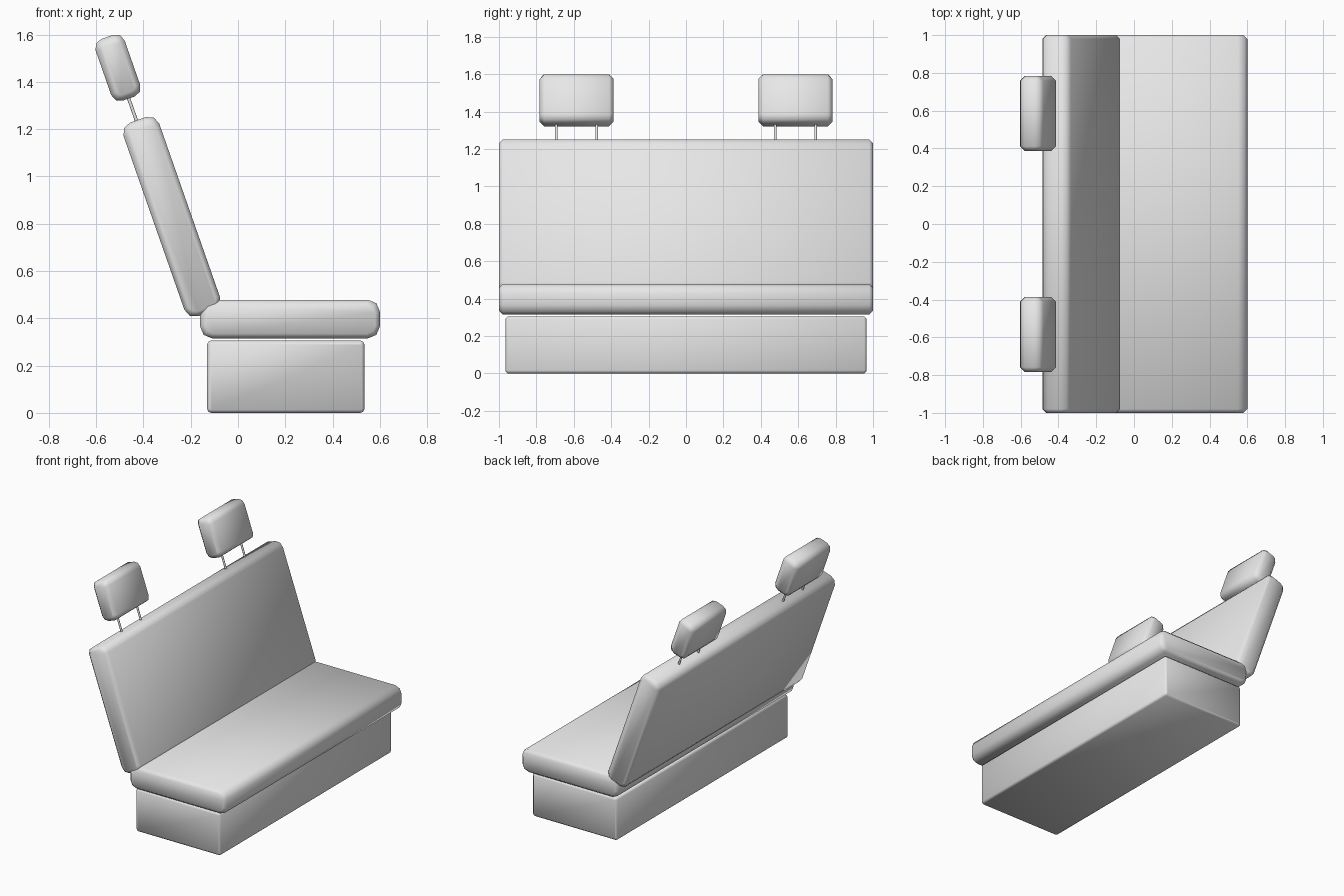
import bpy
import bmesh
from math import radians, sin, cos
from mathutils import Matrix, Vector

default_cube = bpy.data.objects.get("Cube")
if default_cube:
    bpy.data.objects.remove(default_cube, do_unlink=True)

TILT = radians(-19.3)
LEAN = Vector((sin(TILT), 0, cos(TILT)))  # upward direction of the backrest

grey = bpy.data.materials.new("seat_grey")
grey.use_nodes = True
colour = (0.8, 0.8, 0.8, 1)
grey.diffuse_color = colour
grey.node_tree.nodes["Principled BSDF"].inputs["Base Color"].default_value = colour


def finish(bm, name, centre, tilt):
    mesh = bpy.data.meshes.new(name)
    bmesh.ops.recalc_face_normals(bm, faces=bm.faces)
    bm.to_mesh(mesh)
    bm.free()
    mesh.materials.append(grey)
    obj = bpy.data.objects.new(name, mesh)
    bpy.context.collection.objects.link(obj)
    obj.location = centre
    obj.rotation_euler = (0, tilt, 0)
    bpy.ops.object.select_all(action='DESELECT')
    obj.select_set(True)
    bpy.context.view_layer.objects.active = obj
    bpy.ops.object.shade_smooth_by_angle(angle=radians(50))
    return obj


def padded_block(name, centre, size, rounding, end_chamfer, tilt=0):
    """Box rounded along its width, with lightly chamfered ends."""
    bm = bmesh.new()
    bmesh.ops.create_cube(bm, size=1, matrix=Matrix.Diagonal((*size, 1)))
    long_edges = [e for e in bm.edges
                  if abs(e.verts[0].co.y - e.verts[1].co.y) > 0.01]
    bmesh.ops.bevel(bm, geom=long_edges, offset=rounding, segments=2,
                    profile=0.5, affect='EDGES')
    end_edges = [e for e in bm.edges
                 if abs(e.verts[0].co.y - e.verts[1].co.y) < 0.001]
    bmesh.ops.bevel(bm, geom=end_edges, offset=end_chamfer, segments=1,
                    affect='EDGES')
    return finish(bm, name, centre, tilt)


def post(name, centre, length):
    bm = bmesh.new()
    bmesh.ops.create_cone(bm, cap_ends=True, segments=12, radius1=0.007,
                          radius2=0.007, depth=length)
    return finish(bm, name, centre, TILT)


# Base, cushion and backrest
padded_block("base", (0.202, 0, 0.153), (0.665, 1.93, 0.305), 0.016, 0.012)
padded_block("seat_cushion", (0.22, 0, 0.397), (0.76, 2.0, 0.163), 0.05, 0.02)
padded_block("backrest", (-0.28, 0, 0.83), (0.16, 2.0, 0.868), 0.045, 0.02, TILT)

# Headrests, each on two posts
for side, label in ((1, "left"), (-1, "right")):
    centre = Vector((-0.508, side * 0.585, 1.46))
    padded_block(f"{label}_headrest", centre, (0.13, 0.395, 0.276),
                 0.038, 0.024, TILT)
    for shift, place in ((0.108, "outer"), (-0.108, "inner")):
        spot = centre - LEAN * 0.19 + Vector((0, side * shift, 0))
        post(f"{label}_{place}_post", spot, 0.22)
